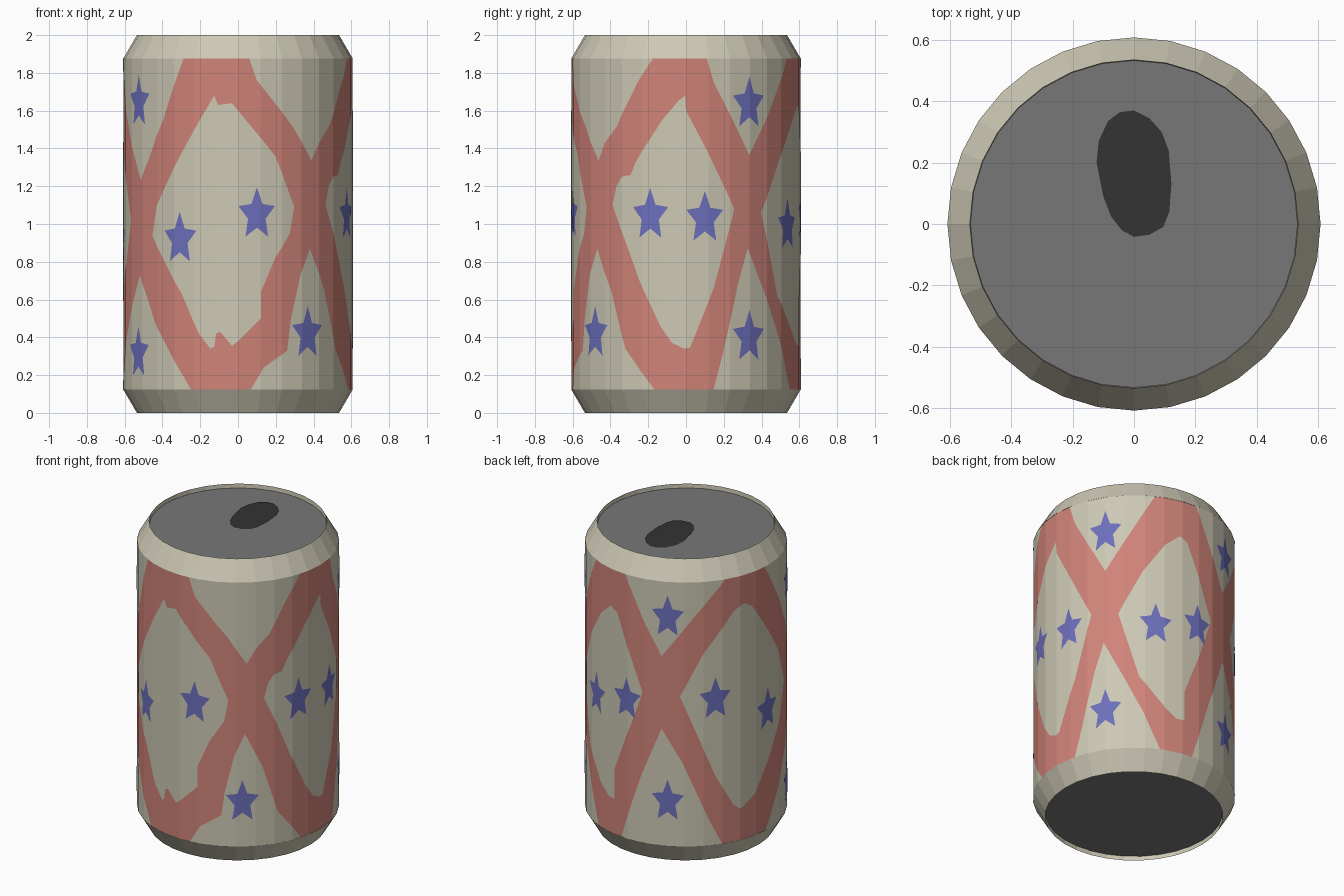
import bpy, bmesh, math

if "Cube" in bpy.data.objects:
    bpy.data.objects.remove(bpy.data.objects["Cube"])

SIDES = 32
STEP = 360 / SIDES
R_WALL = 0.6062     # red wall; pale panels and stars are thin sheets just outside it
R_PANEL, R_STAR = 0.6075, 0.6088


def material(name, rgb):
    m = bpy.data.materials.new(name)
    m.diffuse_color = (*rgb, 1)
    m.use_nodes = True
    m.node_tree.nodes["Principled BSDF"].inputs["Base Color"].default_value = m.diffuse_color
    return m


CREAM = material("cream", (0.61, 0.58, 0.46))
RED = material("red", (0.63, 0.23, 0.19))
BLUE = material("blue", (0.15, 0.16, 0.50))
GREY = material("lid grey", (0.185, 0.185, 0.185))
DARK = material("dark grey", (0.033, 0.033, 0.033))


def finish(bm, name, mat):
    me = bpy.data.meshes.new(name)
    bm.to_mesh(me)
    bm.free()
    me.materials.append(mat)
    ob = bpy.data.objects.new(name, me)
    bpy.context.collection.objects.link(ob)
    return ob


def on_can(deg, z, r):
    """Point on the 32-sided wall; deg 0 is the front, 90 the right side."""
    k = math.floor(deg / STEP + 1e-6)
    t = deg / STEP - k
    a, b = math.radians(k * STEP), math.radians((k + 1) * STEP)
    return (r * ((1 - t) * math.sin(a) + t * math.sin(b)),
            -r * ((1 - t) * math.cos(a) + t * math.cos(b)), z)


def revolve(name, profile, mat):
    """Turn an open (radius, z) profile, listed bottom to top on the outside."""
    bm = bmesh.new()
    rings = [[bm.verts.new(on_can(i * STEP, z, r)) for i in range(SIDES)] for r, z in profile]
    for lo, hi in zip(rings, rings[1:]):
        for i in range(SIDES):
            j = (i + 1) % SIDES
            bm.faces.new((lo[i], lo[j], hi[j], hi[i]))
    return finish(bm, name, mat)


def flat_plate(name, points, z, mat, up=True):
    bm = bmesh.new()
    f = bm.faces.new([bm.verts.new((x, y, z)) for x, y in points])
    f.normal_update()
    if (f.normal.z > 0) != up:
        f.normal_flip()
    return finish(bm, name, mat)


def wrap(name, outlines, r, mat):
    """Lay flat (degrees, z) outlines on the wall, cut along the facet edges."""
    bm = bmesh.new()
    for pts in outlines:
        # scaled so both flat axes have similar size while triangulating
        bm.faces.new([bm.verts.new((d, 0, z * 100)) for d, z in pts])
    bm.normal_update()
    bmesh.ops.triangulate(bm, faces=bm.faces[:], ngon_method='EAR_CLIP')
    for k in range(-8, SIDES + 1):
        bmesh.ops.bisect_plane(bm, geom=bm.verts[:] + bm.edges[:] + bm.faces[:], dist=1e-5,
                               plane_co=(k * STEP, 0, 0), plane_no=(1, 0, 0))
    for v in bm.verts:
        v.co = on_can(v.co.x, v.co.z / 100, r)
    bm.normal_update()
    for f in bm.faces:
        c = f.calc_center_median()
        if f.normal.x * c.x + f.normal.y * c.y < 0:
            f.normal_flip()
    return finish(bm, name, mat)


# Can body: red wall and cream sloped ends with a small inner lip
revolve("can_wall", [(R_WALL, 0.125), (R_WALL, 1.875)], RED)
revolve("bottom_slope", [(0.533, 0.03), (0.535, 0), (0.608, 0.125), (R_WALL, 0.125)], CREAM)
revolve("top_slope", [(R_WALL, 1.875), (0.608, 1.875), (0.535, 2.0), (0.533, 1.97)], CREAM)

# Recessed lid and base
disc = [on_can(i * STEP, 0, 0.533)[:2] for i in range(SIDES)]
flat_plate("lid", disc, 1.972, GREY)
flat_plate("base", disc, 0.028, GREY, up=False)

# Drinking hole
flat_plate("opening", [
    (0, .37), (.05, .345), (.09, .30), (.113, .24), (.122, .13), (.115, .04), (.095, -.01),
    (.05, -.035), (0, -.042), (-.04, -.02), (-.075, .025), (-.1, .09), (-.122, .2),
    (-.115, .27), (-.085, .335), (-.045, .365)], 1.976, DARK)

# Pale diamonds between the red bands
wrap("diamond_panels", [
    [(-48.5, .94), (-29.5, .63), (-20, .42), (-14, .34), (-12, .35), (-11, .42), (-9, .43),
     (-3, .355), (0, .38), (11.5, .5), (11.5, .64), (19, .82), (27, .95), (29.5, 1.09),
     (19, 1.36), (0, 1.6), (-3, 1.64), (-10, 1.63), (-12, 1.68), (-31, 1.35), (-45, 1.1)],
    [(50, 1.1), (58, .91), (66, .7), (77, .46), (83, .37), (89, .34), (92, .345), (104, .66),
     (109, .85), (115, 1.08), (101, 1.38), (90, 1.6), (89.5, 1.68), (86, 1.65), (78, 1.55),
     (64, 1.33), (61, 1.26), (56, 1.25), (52.5, 1.2)],
    [(131, 1.06), (143, .62), (158, .42), (165, .36), (170, .36), (170, .56), (184, .95),
     (189.5, 1.12), (182, 1.33), (172, 1.6), (167, 1.63), (158, 1.55), (145, 1.35)],
    [(211.6, 1.12), (232, .58), (243, .37), (248, .33), (258, .4), (283, .8), (291, 1.02),
     (280, 1.28), (256, 1.65), (250, 1.69), (243, 1.65), (225, 1.4)],
], R_PANEL, CREAM)

# Pale wedges above and below each crossing of the bands
wrap("upper_panels", [
    [(5.7, 1.875), (9.5, 1.76), (29, 1.51), (40, 1.335), (45, 1.43), (53, 1.52), (56, 1.58),
     (65, 1.75), (73, 1.875)],
    [(100.5, 1.875), (104, 1.75), (123.5, 1.365), (137, 1.6), (152, 1.875)],
    [(178, 1.875), (190, 1.6), (201, 1.38), (220, 1.65), (238, 1.875)],
    [(266, 1.875), (285, 1.55), (302, 1.23), (309, 1.35), (319, 1.55), (331.5, 1.875)],
], R_PANEL, CREAM)
wrap("lower_panels", [
    [(6.5, .125), (13, .24), (25.5, .33), (27.5, .49), (33, .73), (39, .87), (49, .65),
     (58, .34), (72, .15), (74, .125)],
    [(104, .125), (109, .32), (117, .68), (122.5, .87), (134, .62), (145, .38), (155, .125)],
    [(175, .125), (188, .55), (201, .9), (213, .68), (228, .3), (236, .125)],
    [(267, .125), (285, .42), (301, .73), (308, .6), (314, .47), (335.7, .125)],
], R_PANEL, CREAM)


# Blue stars
def star(deg, z):
    pts = []
    for i in range(10):
        a = -i * math.pi / 5
        s = 1 if i % 2 == 0 else 0.48
        pts.append((deg + 9.8 * s * math.sin(a), z + 0.145 * s * math.cos(a)))
    return pts


wrap("stars", [star(d, z) for d, z in [
    (-60, 1.645), (-60.5, .315), (-30.6, .92), (9.5, 1.05), (37.5, .42), (71.8, 1.045),
    (99.5, 1.03), (123.5, 1.635), (123.5, .40), (152.5, .99), (179, 1.05), (204.5, 1.64),
    (204.5, .42), (232, 1.09), (269, .92)]], R_STAR, BLUE)
